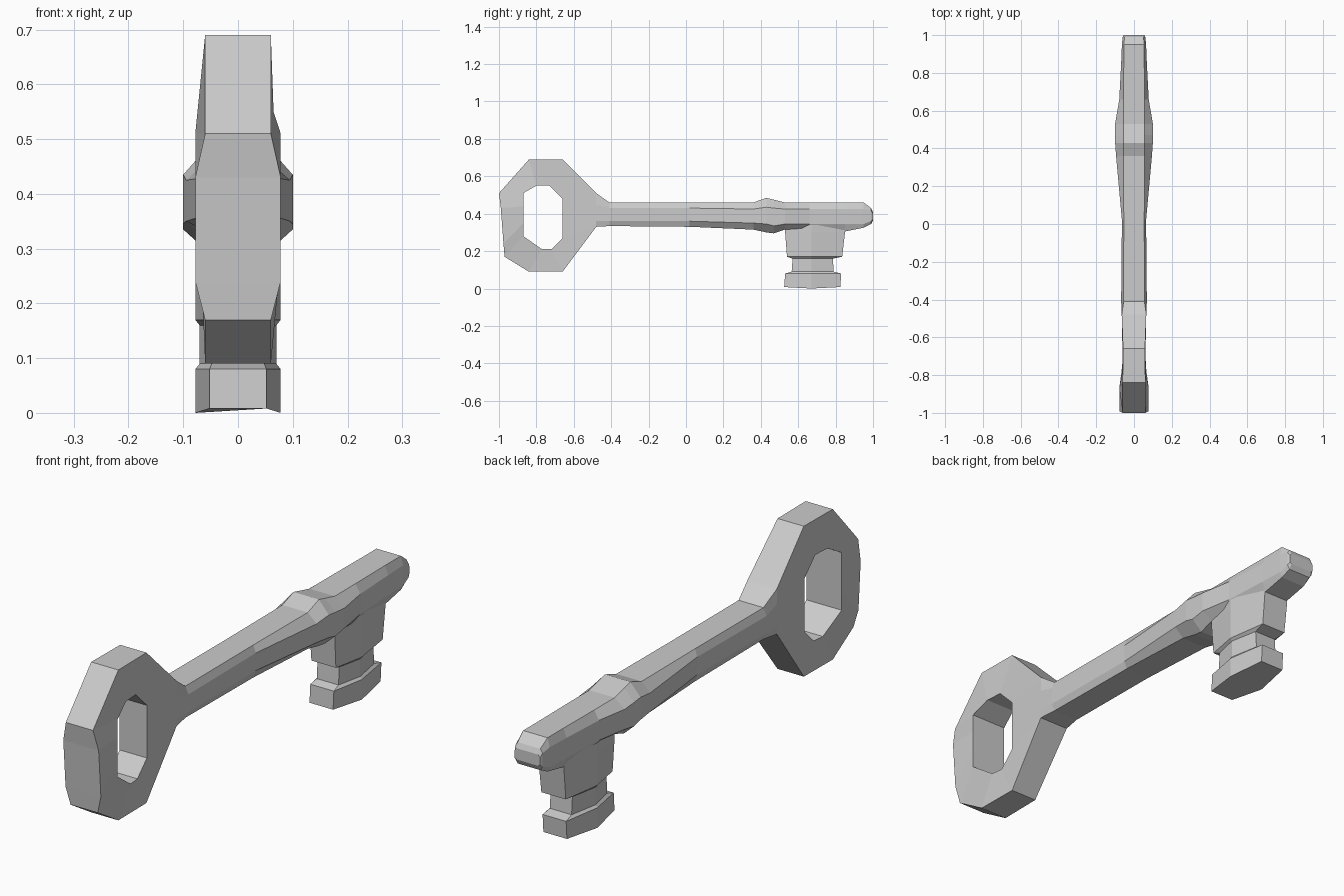
import bpy


def make(name, verts, faces):
    mesh = bpy.data.meshes.new(name)
    mesh.from_pydata(verts, [], faces)
    obj = bpy.data.objects.new(name, mesh)
    bpy.context.collection.objects.link(obj)
    return obj


def loft(name, rings):
    """Join equal rings of points; the first end stays open, the last is capped."""
    n = len(rings[0])
    verts = [v for ring in rings for v in ring]
    faces = []
    for r in range(len(rings) - 1):
        a, b = r * n, (r + 1) * n
        for i in range(n):
            j = (i + 1) % n
            faces.append((a + i, a + j, b + j, b + i))
    faces.append(tuple(range(len(verts) - n, len(verts))))
    return make(name, verts, faces)


# Bow: paired outer and inner rim points as (y, z, half width)
outer = [(-1, .51, .06), (-.84, .69, .06), (-.66, .69, .058), (-.48, .51, .065),
         (-.48, .33, .065), (-.66, .09, .058), (-.84, .09, .06), (-.97, .17, .06),
         (-.976, .24, .078), (-.99, .43, .078)]
inner = [(-.87, .51, .078), (-.80, .55, .065), (-.73, .55, .06), (-.66, .48, .06),
         (-.66, .27, .06), (-.72, .21, .06), (-.77, .21, .065), (-.87, .28, .078),
         (-.87, .35, .078), (-.87, .44, .078)]
n = len(outer)
verts = [(s * w, y, z) for loop in (outer, inner) for s in (1, -1) for y, z, w in loop]
faces = []
for i in range(n):
    j = (i + 1) % n
    faces.append((i, j, 2 * n + j, 2 * n + i))
    faces.append((n + j, n + i, 3 * n + i, 3 * n + j))
    faces.append((2 * n + i, 2 * n + j, 3 * n + j, 3 * n + i))
    if i != 3:  # open where the shaft joins
        faces.append((j, i, n + i, n + j))
bow = make("bow", verts, faces)

# Shaft: bevelled sections as (y, top, bottom, half width, flat half width, side top, side bottom)
sections = [(-.48, .51, .33, .065, .065, .45, .36), (-.41, .46, .334, .068, .055, .43, .36),
            (.02, .46, .33, .064, .054, .43, .36), (.36, .46, .315, .095, .056, .425, .35),
            (.43, .485, .30, .10, .056, .435, .345), (.47, .475, .295, .10, .056, .43, .335),
            (.53, .46, .315, .10, .056, .425, .345), (.66, .46, .31, .078, .056, .425, .345),
            (.85, .46, .305, .068, .054, .425, .345), (.95, .46, .325, .064, .054, .425, .345),
            (.99, .43, .345, .06, .05, .415, .36), (1, .41, .365, .056, .048, .40, .37)]
shaft = loft("shaft", [[(t, y, a), (w, y, c), (w, y, d), (t, y, b),
                        (-t, y, b), (-w, y, d), (-w, y, c), (-t, y, a)]
                       for y, a, b, w, t, c, d in sections])

# Bit: six-sided plan, waisted near the foot, as (z, front y, back y, end half width, mid half width)
levels = [(.34, .53, .85, .056, .078), (.30, .53, .85, .056, .078), (.17, .54, .835, .054, .078),
          (.16, .57, .785, .048, .07), (.09, .565, .79, .048, .07), (.08, .53, .83, .052, .078),
          (.008, .525, .825, .052, .078)]
rings = [[(-e, f, z), (e, f, z), (m, .67, z + (0 if z > .05 else -.008)), (e, b, z),
          (-e, b, z), (-m, .67, z + (0 if z > .05 else -.008))] for z, f, b, e, m in levels]
bit = loft("bit", rings)

# Consistent outward facing on every part
import bmesh
for obj in (bow, shaft, bit):
    bm = bmesh.new()
    bm.from_mesh(obj.data)
    bmesh.ops.recalc_face_normals(bm, faces=bm.faces)
    bm.to_mesh(obj.data)
    bm.free()
